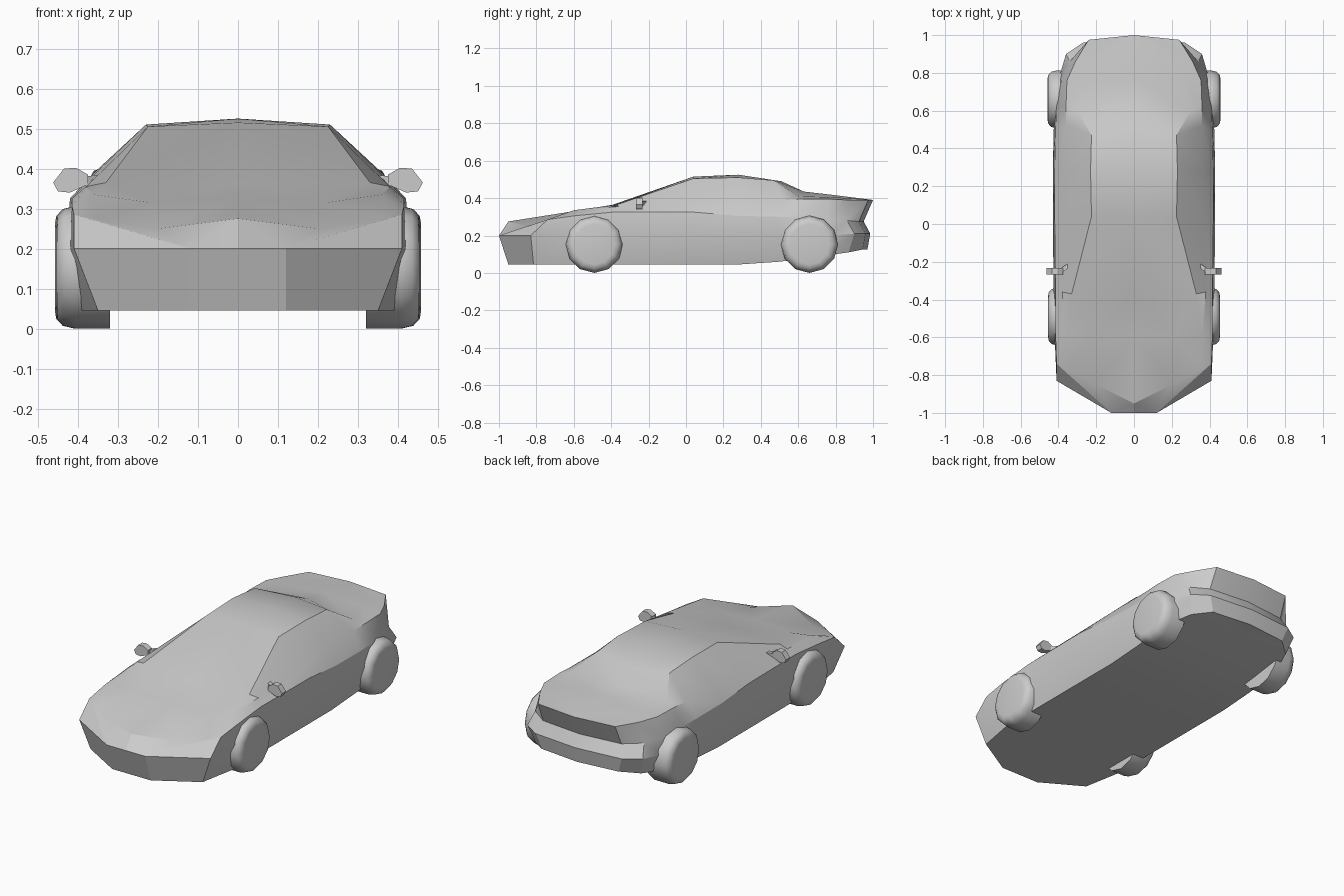
import bpy
import bmesh
import math
from mathutils import Matrix, Vector

default_cube = bpy.data.objects.get("Cube")
if default_cube:
    bpy.data.objects.remove(default_cube, do_unlink=True)

# One plain grey for everything
grey = bpy.data.materials.new("light_grey")
grey.use_nodes = True
colour = (0.6, 0.6, 0.6, 1.0)
grey.diffuse_color = colour
grey.node_tree.nodes["Principled BSDF"].inputs["Base Color"].default_value = colour


def finish(bm, name, angle):
    """Clean the mesh, make an object from it and shade it."""
    bmesh.ops.remove_doubles(bm, verts=bm.verts, dist=0.0005)
    bmesh.ops.recalc_face_normals(bm, faces=bm.faces)
    mesh = bpy.data.meshes.new(name)
    bm.to_mesh(mesh)
    bm.free()
    mesh.materials.append(grey)
    obj = bpy.data.objects.new(name, mesh)
    bpy.context.collection.objects.link(obj)
    bpy.ops.object.select_all(action="DESELECT")
    obj.select_set(True)
    bpy.context.view_layer.objects.active = obj
    bpy.ops.object.shade_smooth_by_angle(angle=math.radians(angle))


def loft(bm, rows):
    """Skin neighbouring rows of points with quads."""
    grid = [[bm.verts.new(p) for p in row] for row in rows]
    for low, high in zip(grid, grid[1:]):
        for i in range(len(low) - 1):
            bm.faces.new((low[i], low[i + 1], high[i + 1], high[i]))


def close_ends(row):
    """Carry a row round to the centre line at the nose and the tail."""
    (_, nose_y, nose_z), (_, tail_y, tail_z) = row[0], row[-1]
    return [(0, nose_y, nose_z)] + row + [(0, min(tail_y + 0.025, 1), tail_z)]


# Body: lines running from nose to tail on the left half
sill = [(.12, -.95, .045), (.35, -.815, .045), (.39, -.6, .045), (.39, -.39, .045),
        (.39, .04, .045), (.39, .28, .045), (.39, .5, .06), (.39, .62, .075),
        (.37, .76, .095), (.33, .87, .11), (.24, .945, .125)]
waist = [(.12, -1, .2), (.41, -.83, .2), (.42, -.6, .2), (.425, -.39, .2),
         (.43, .04, .2), (.43, .28, .2), (.425, .5, .2), (.415, .62, .2),
         (.395, .78, .2), (.36, .9, .21), (.27, .96, .21)]
shoulder = [(.12, -1, .2), (.41, -.74, .285), (.415, -.6, .305), (.415, -.39, .325),
            (.42, .04, .325), (.42, .28, .305), (.415, .5, .3), (.41, .62, .3),
            (.385, .76, .29), (.34, .86, .28), (.245, .925, .275)]
belt = [(.12, -1, .2), (.36, -.765, .275), (.36, -.6, .335), (.38, -.36, .355),
        (.37, .04, .375), (.365, .28, .385), (.36, .52, .39), (.36, .62, .395),
        (.355, .76, .395), (.31, .86, .39), (.24, .975, .39)]
roof_edge = [(.12, -1, .2), (.2, -.85, .25), (.22, -.6, .315), (.33, -.37, .365),
             (.225, .04, .505), (.23, .28, .51), (.225, .47, .495), (.3, .6, .41),
             (.25, .76, .405), (.22, .87, .4), (.12, .985, .39)]
spine = [(0, -1, .2), (0, -.95, .275), (0, -.6, .33), (0, -.39, .365),
         (0, .04, .515), (0, .28, .525), (0, .51, .49), (0, .63, .435),
         (0, .76, .42), (0, .88, .405), (0, 1, .39)]
keel = [(0, y, z) for x, y, z in sill]

bm = bmesh.new()
loft(bm, [close_ends(r) for r in (keel, sill, waist, shoulder, belt, roof_edge, spine)])
bmesh.ops.remove_doubles(bm, verts=bm.verts, dist=0.0005)
bmesh.ops.mirror(bm, geom=bm.verts[:] + bm.edges[:] + bm.faces[:],
                 axis="X", merge_dist=0.0005)
finish(bm, "body", 25)


# Wheels: twelve-sided drums with a rounded outer shoulder
def make_wheel(name, side, y, outer):
    radius, inner, sides = 0.153, 0.32, 12
    profile = [(inner, 0), (inner, radius), (outer - 0.05, radius),
               (outer - 0.02, radius - 0.007), (outer - 0.004, radius - 0.024),
               (outer, radius - 0.045), (outer, 0)]
    bm = bmesh.new()
    rows = []
    for i in range(sides + 1):
        turn = Matrix.Rotation(math.tau * i / sides, 3, "X")
        rows.append([turn @ Vector((x, 0, r)) for x, r in profile])
    loft(bm, rows)
    bm.transform(Matrix.Translation((0, y, radius)) @ Matrix.Diagonal((side, 1, 1, 1)))
    finish(bm, name, 35)


# Wing mirrors: a flat pod on a swept stalk
def make_mirror(name, side):
    stalk = [(.31, -.2, .383), (.34, -.215, .385), (.385, -.245, .38),
             (.385, -.245, .357), (.35, -.225, .358), (.31, -.2, .37)]
    pod = [(.375, -.25, .385), (.405, -.25, .402), (.435, -.25, .4), (.462, -.25, .365),
           (.45, -.25, .343), (.42, -.25, .34), (.375, -.25, .36)]
    bm = bmesh.new()
    for outline, depth in ((stalk, 0.025), (pod, 0.035)):
        front = [(x, y - depth / 2, z) for x, y, z in outline]
        back = [(x, y + depth / 2, z) for x, y, z in outline]
        loft(bm, [front + front[:1], back + back[:1]])
        for ring in (front, back):
            bm.faces.new([bm.verts.new(p) for p in ring])
    bm.transform(Matrix.Diagonal((side, 1, 1, 1)))
    finish(bm, name, 30)


for label, side in (("left", 1), ("right", -1)):
    make_wheel("front_wheel_" + label, side, -0.49, 0.455)
    make_wheel("rear_wheel_" + label, side, 0.66, 0.458)
    make_mirror("wing_mirror_" + label, side)
